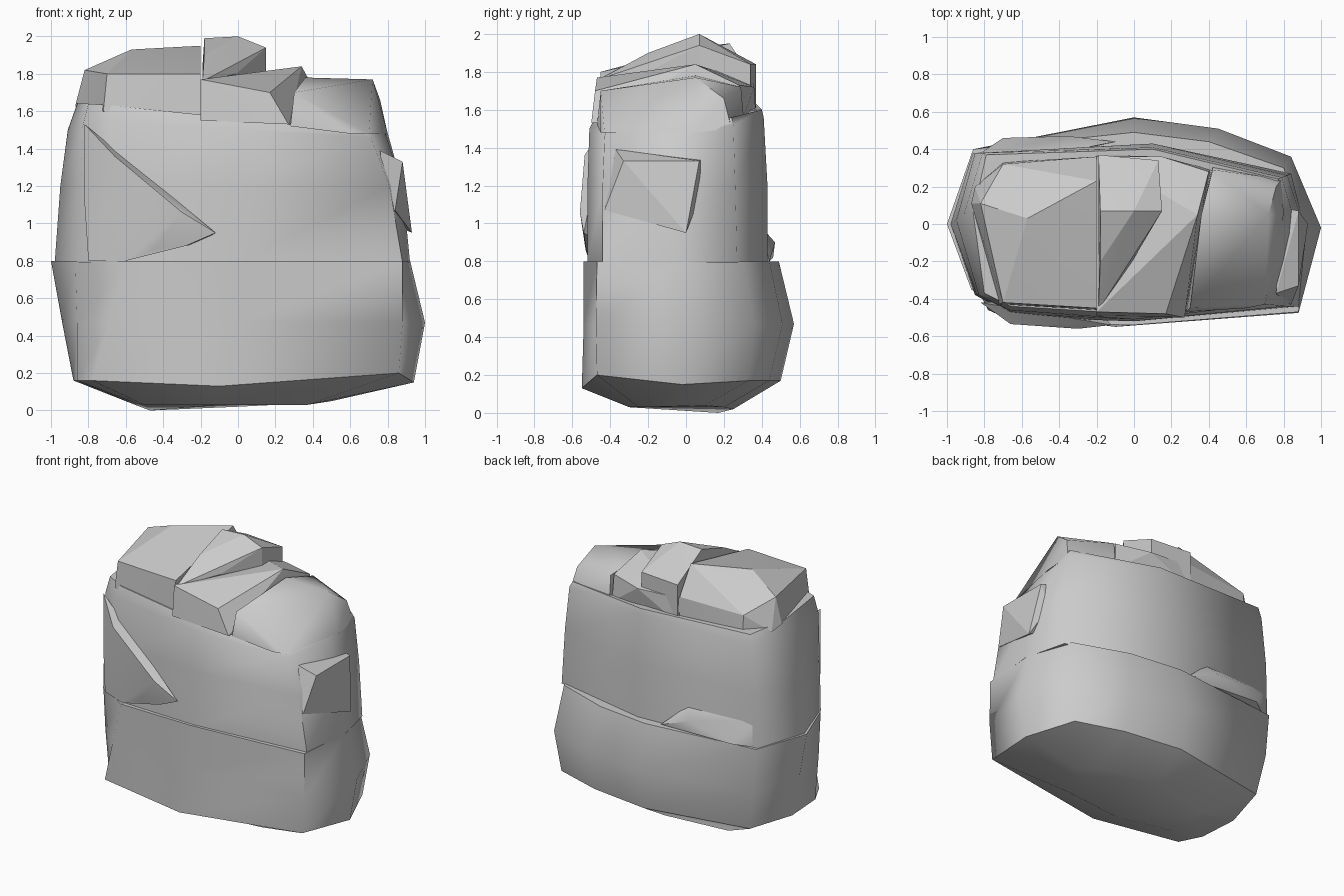
import bpy, bmesh, math

stone = bpy.data.materials.new("grey_stone")
stone.diffuse_color = (0.6, 0.6, 0.6, 1)


def finish(name, bm, angle):
    bmesh.ops.recalc_face_normals(bm, faces=bm.faces)
    mesh = bpy.data.meshes.new(name)
    bm.to_mesh(mesh)
    bm.free()
    ob = bpy.data.objects.new(name, mesh)
    bpy.context.collection.objects.link(ob)
    mesh.materials.append(stone)
    bpy.ops.object.select_all(action='DESELECT')
    ob.select_set(True)
    bpy.context.view_layer.objects.active = ob
    bpy.ops.object.shade_smooth_by_angle(angle=math.radians(angle))


def loft(name, rings, sharp_rings=(), angle=75):
    """Skin a stack of equal-length rings, close both ends, crease some rings."""
    bm = bmesh.new()
    rows = [[bm.verts.new(p) for p in ring] for ring in rings]
    n = len(rows[0])
    for a, b in zip(rows, rows[1:]):
        for i in range(n):
            j = (i + 1) % n
            bm.faces.new((a[i], a[j], b[j], b[i]))
    ends = [bm.faces.new(rows[0][::-1]), bm.faces.new(rows[-1])]
    for r in sharp_rings:
        for i in range(n):
            bm.edges.get((rows[r][i], rows[r][(i + 1) % n])).smooth = False
    bmesh.ops.triangulate(bm, faces=ends)
    finish(name, bm, angle)


def chunk(name, points, angle=12):
    """Faceted rock: convex hull of a few corner points."""
    bm = bmesh.new()
    for p in points:
        bm.verts.new(p)
    bmesh.ops.convex_hull(bm, input=bm.verts)
    bmesh.ops.delete(bm, geom=[v for v in bm.verts if not v.link_faces], context='VERTS')
    finish(name, bm, angle)


def level(z, xy):
    return [(x, y, z) for x, y in xy]


# Lower boulder: underside, bottom rim, bulging middle, flat ledge
loft("lower_boulder", [
    [(-.55, .1, .03), (-.55, -.08, .04), (-.5, -.2, .03), (-.1, -.3, .03), (.37, -.25, .03),
     (.5, 0, .05), (.42, .1, .04), (.2, .2, .03), (0, .25, .02), (-.47, .17, 0)],
    [(-.88, 0, .16), (-.86, -.3, .16), (-.78, -.46, .16), (-.1, -.55, .13), (.86, -.47, .2),
     (.94, -.02, .15), (.8, .33, .17), (.45, .44, .17), (0, .5, .17), (-.78, .36, .17)],
    level(.47, [(-.94, 0), (-.86, -.34), (-.69, -.5), (0, -.54), (.88, -.475),
                (1, -.02), (.84, .36), (.45, .51), (0, .57), (-.83, .4)]),
    level(.8, [(-1, 0), (-.87, -.35), (-.6, -.53), (0, -.54), (.88, -.47),
               (.92, -.03), (.8, .3), (.4, .44), (0, .49), (-.86, .4)]),
], sharp_rings=(1, 3))

# Upper boulder, tapering to a sloping top
loft("upper_boulder", [
    level(.79, [(-.98, 0), (-.85, -.38), (-.62, -.5), (0, -.52), (.88, -.44),
                (.92, -.05), (.84, .27), (.1, .43), (-.86, .38)]),
    level(1.2, [(-.95, .02), (-.84, -.38), (-.65, -.48), (0, -.52), (.81, -.44),
                (.88, -.05), (.82, .26), (.1, .43), (-.85, .38)]),
    [(-.91, .05, 1.5), (-.83, -.38, 1.52), (-.67, -.46, 1.55), (0, -.51, 1.5), (.71, -.43, 1.46),
     (.79, -.05, 1.47), (.79, .25, 1.52), (.1, .41, 1.56), (-.81, .38, 1.55)],
    [(-.86, .06, 1.64), (-.8, -.37, 1.64), (-.66, -.44, 1.63), (0, -.48, 1.56), (.68, -.42, 1.49),
     (.76, -.04, 1.5), (.77, .24, 1.56), (.1, .4, 1.6), (-.79, .37, 1.63)],
], sharp_rings=(0, 3))

# Cap rocks on the top
chunk("left_cap", [
    (-.7, -.42, 1.8), (-.2, -.45, 1.8), (-.82, .11, 1.82), (-.57, .03, 1.93), (-.2, .23, 1.95),
    (-.2, .36, 1.75), (-.7, .32, 1.73), (-.87, .11, 1.63), (-.72, -.43, 1.6), (-.2, -.46, 1.56),
    (-.2, .36, 1.58), (-.7, .33, 1.58), (-.85, .2, 1.6)])
chunk("middle_slab", [
    (-.2, -.47, 1.77), (.17, -.48, 1.7), (.34, .05, 1.84), (.15, .36, 1.72), (-.2, .36, 1.74),
    (.4, .28, 1.73), (-.2, -.49, 1.55), (.27, -.5, 1.53), (.41, .29, 1.53), (-.2, .37, 1.55)])
chunk("top_block", [
    (-.18, -.2, 1.9), (-.01, -.2, 1.8), (-.18, .07, 1.99), (0, .07, 2), (.15, .07, 1.94),
    (.13, .34, 1.84), (-.19, .37, 1.84), (.15, .07, 1.8), (.13, .34, 1.6), (-.19, .37, 1.6),
    (-.19, -.46, 1.76)])
chunk("right_cap", [
    (.3, -.45, 1.7), (.36, .05, 1.78), (.72, .05, 1.77), (.6, -.45, 1.48),
    (.28, -.47, 1.52), (.7, -.43, 1.48), (.8, .05, 1.48), (.79, .24, 1.5), (.76, .2, 1.66),
    (.42, .29, 1.72), (.42, .31, 1.5)], 50)

# Knob on the right side
chunk("side_knob", [
    (.88, -.33, 1.33), (.88, .07, 1.33), (.93, 0, .95), (.84, -.43, 1.07),
    (.76, -.37, 1.39), (.78, .09, 1.34), (.82, .08, 1.16), (.78, -.43, 1.08), (.82, 0, 1)])

# Wedges leaning on the front and the back
chunk("front_wedge", [
    (-.82, -.42, 1.53), (-.82, -.42, 1.1), (-.8, -.43, .8), (-.66, -.535, 1.36),
    (-.3, -.56, 1.06), (-.12, -.54, .95), (-.28, -.53, .88), (-.45, -.53, .86),
    (-.6, -.51, .8), (-.5, -.4, 1.1), (-.2, -.45, .9)], 40)
chunk("back_wedge", [
    (-.85, .36, 1), (-.82, .38, .8), (-.7, .46, .82), (-.35, .47, .9), (-.1, .44, .8),
    (-.3, .4, .98), (-.5, .35, .8)], 40)
